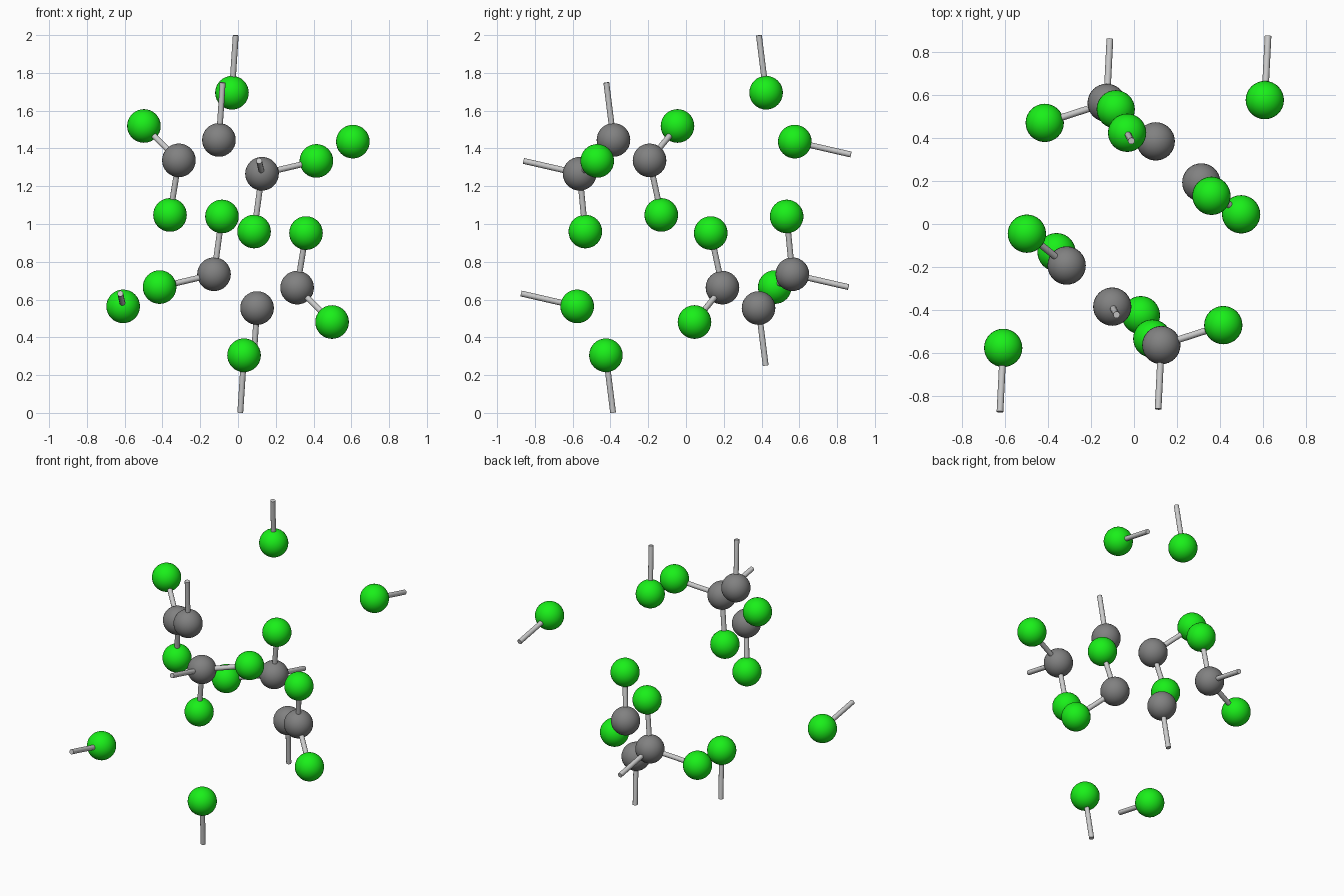
import bpy
from mathutils import Vector

if "Cube" in bpy.data.objects:
    bpy.data.objects.remove(bpy.data.objects["Cube"])

CENTRE = Vector((0, 0, 1.0))
BALL_R, ROD_R = 0.089, 0.0155


def material(name, rgb):
    m = bpy.data.materials.new(name)
    m.diffuse_color = (*rgb, 1)
    m.use_nodes = True
    m.node_tree.nodes["Principled BSDF"].inputs["Base Color"].default_value = m.diffuse_color
    return m


GREEN = material("green", (0.01, 0.87, 0.01))
DARK = material("dark_grey", (0.22, 0.22, 0.22))


def ball(name, pos, mat):
    bpy.ops.mesh.primitive_uv_sphere_add(segments=32, ring_count=16, radius=BALL_R, location=pos)
    ob = bpy.context.object
    ob.name = name
    ob.data.materials.append(mat)
    bpy.ops.object.shade_smooth()


def rod(name, a, b):
    d = b - a
    bpy.ops.mesh.primitive_cylinder_add(vertices=16, radius=ROD_R, depth=d.length, location=(a + b) / 2)
    ob = bpy.context.object
    ob.name = name
    ob.rotation_euler = d.to_track_quat('Z', 'Y').to_euler()
    bpy.ops.object.shade_smooth_by_angle()


# Half of the molecule, relative to its centre of inversion
grey = {"a": (-0.313, -0.193, 0.337), "b": (-0.101, -0.384, 0.445), "c": (0.127, -0.563, 0.266)}
green = {"a": (-0.498, -0.045, 0.519), "b": (-0.360, -0.131, 0.048), "c": (0.085, -0.533, -0.040),
         "d": (0.415, -0.470, 0.334), "e": (-0.032, 0.424, 0.695), "f": (0.608, 0.576, 0.436)}

# Rods between a grey ball and a green ball
bonds = ["aa", "ab", "cc", "cd"]

# Rods with a free end: start ball and direction
up, out = Vector((0.020, -0.038, 0.304)), Vector((-0.015, -0.297, 0.068))
free = [(grey["b"], up), (green["e"], up), (grey["c"], out), (green["f"], -out)]

# Build the half, then repeat it through the centre point
for side, s in (("upper", 1), ("lower", -1)):
    def place(p):
        return CENTRE + s * Vector(p)

    for k, p in grey.items():
        ball(f"{side}_grey_atom_{k}", place(p), DARK)
    for k, p in green.items():
        ball(f"{side}_green_atom_{k}", place(p), GREEN)
    for g, c in bonds:
        rod(f"{side}_bond_{g}{c}", place(grey[g]), place(green[c]))
    for i, (p, d) in enumerate(free):
        rod(f"{side}_open_bond_{i}", place(p), place(Vector(p) + d))
